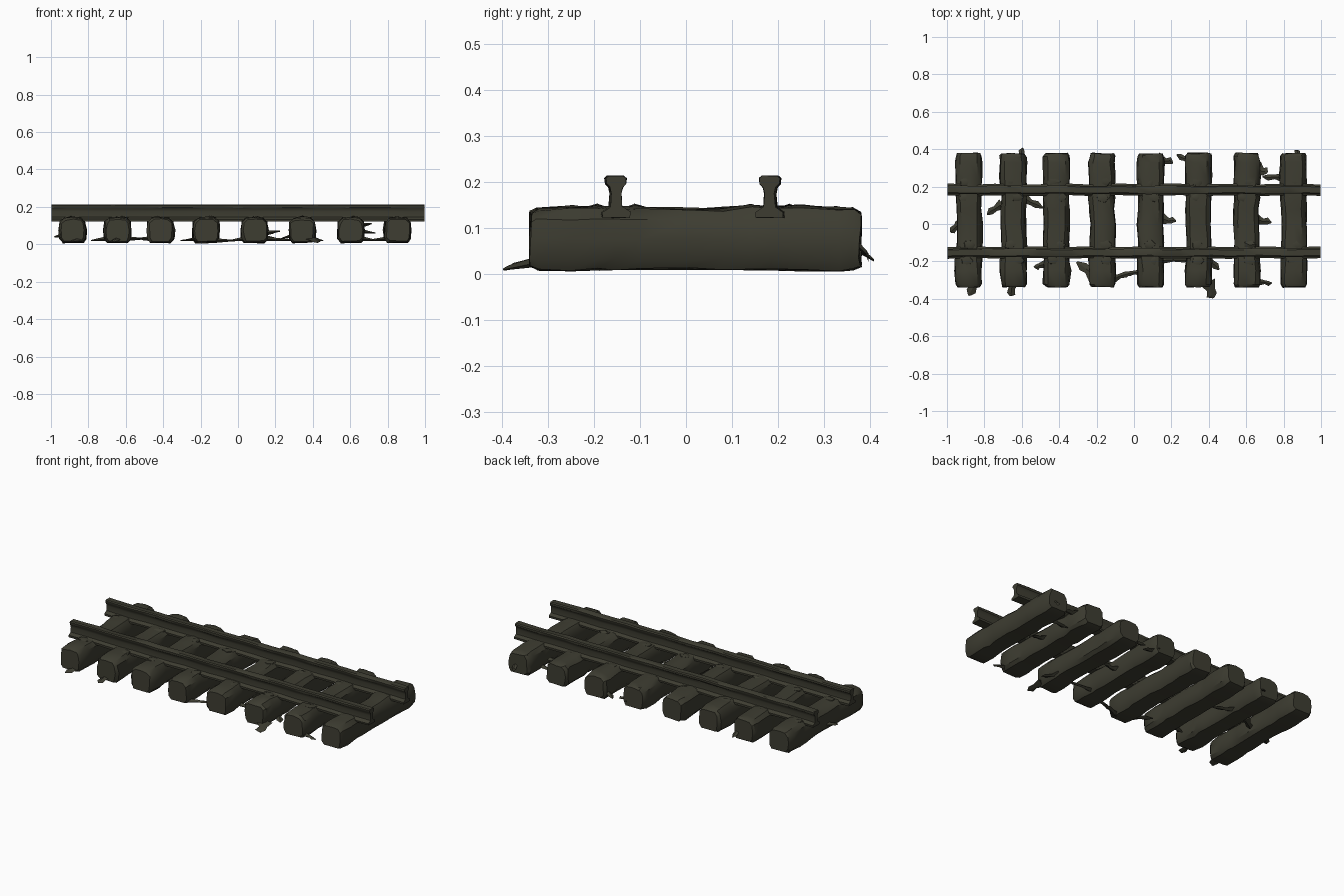
import bpy, bmesh, math, random

random.seed(7)
olive = bpy.data.materials.new("dark olive")
olive.diffuse_color = (0.047, 0.046, 0.031, 1)
RAILS_Y = (-0.153, 0.183)


def finish(name, bm, angle=35):
    bmesh.ops.recalc_face_normals(bm, faces=bm.faces)
    me = bpy.data.meshes.new(name)
    bm.to_mesh(me)
    bm.free()
    ob = bpy.data.objects.new(name, me)
    bpy.context.collection.objects.link(ob)
    me.materials.append(olive)
    bpy.ops.object.select_all(action='DESELECT')
    ob.select_set(True)
    bpy.context.view_layer.objects.active = ob
    bpy.ops.object.shade_smooth_by_angle(angle=math.radians(angle))
    return ob


def loft(name, rings, angle=35):
    """Skin a list of closed rings and cap both ends."""
    bm = bmesh.new()
    loops = [[bm.verts.new(p) for p in ring] for ring in rings]
    n = len(loops[0])
    for a, b in zip(loops, loops[1:]):
        for i in range(n):
            j = (i + 1) % n
            bm.faces.new((a[i], a[j], b[j], b[i]))
    bm.faces.new(loops[0])
    bm.faces.new(loops[-1])
    return finish(name, bm, angle)


def jit(a):
    return random.uniform(-a, a)


# Weathered sleepers: rounded rough beams, slightly humped under the rails
SECTION = [(-0.056, 0.008), (0.056, 0.008), (0.072, 0.028), (0.076, 0.075),
           (0.070, 0.120), (0.048, 0.141), (0.0, 0.145), (-0.048, 0.141),
           (-0.070, 0.120), (-0.076, 0.075), (-0.072, 0.028)]
# y position, width factor, height factor
STATIONS = [(-0.337, 0.86, 0.84), (-0.322, 0.97, 0.96), (-0.25, 1, 1.02),
            (-0.19, 0.97, 1.0), (-0.153, 0.95, 1.0), (-0.10, 0.95, 0.98),
            (0.0, 0.94, 0.95), (0.08, 0.95, 0.97), (0.14, 0.96, 1.03),
            (0.183, 0.96, 1.0), (0.25, 1, 1.03), (0.33, 1, 1.0),
            (0.362, 0.96, 0.95), (0.378, 0.86, 0.84)]
SLEEPERS_X = (-0.882, -0.643, -0.415, -0.170, 0.088, 0.345, 0.603, 0.853)
for k, cx in enumerate(SLEEPERS_X):
    rings = []
    for y, w, h in STATIONS:
        dx = jit(0.004)
        hh = h + jit(0.03)
        ring = []
        for x, z in SECTION:
            zz = 0.076 + (z - 0.076) * hh if z > 0.03 else z + (1 - w) * 0.06
            ring.append((cx + dx + x * w * 0.96 + jit(0.004), y + jit(0.004),
                         max(0.004, zz + jit(0.003))))
        rings.append(ring)
    loft(f"sleeper_{k + 1}", rings)

# Rails: rounded head, thin web, flared foot
HALF = [(0.030, 0.122), (0.031, 0.134), (0.013, 0.146), (0.011, 0.175),
        (0.014, 0.188), (0.021, 0.196), (0.022, 0.208), (0.016, 0.213)]
PROFILE = HALF + [(-y, z) for y, z in reversed(HALF)]
for side, ry in zip(("front", "back"), RAILS_Y):
    rings = []
    for i in range(25):
        x = -0.998 + 1.996 * i / 24
        dy = 0.002 * math.sin(i * 1.7 + ry * 9)
        rings.append([(x, ry + dy + y + jit(0.001), z + jit(0.001))
                      for y, z in PROFILE])
    loft(f"{side}_rail", rings)

# Rough packing lumps beside the rails on each sleeper
for k, cx in enumerate(SLEEPERS_X):
    for ry in RAILS_Y:
        for s in (-1, 1):
            bm = bmesh.new()
            bmesh.ops.create_icosphere(bm, subdivisions=1, radius=1)
            ox = cx + jit(0.025)
            for v in bm.verts:
                v.co = (ox + v.co.x * 0.035 + jit(0.004),
                        ry + s * 0.042 + v.co.y * 0.028 + jit(0.004),
                        0.137 + v.co.z * 0.014 + jit(0.002))
            finish(f"packing_lump_{k + 1}", bm)

# Ragged flakes: root x, y, z, tip x, y, z, root width
FLAKES = [(-0.61, 0.34, .08, -0.60, 0.41, .03, .05), (-0.85, -0.31, .03, -0.88, -0.38, .015, .08),
          (-0.64, -0.31, .03, -0.66, -0.39, .015, .07), (-0.93, 0.0, .05, -0.985, -0.04, .04, .06),
          (-0.70, 0.11, .03, -0.79, 0.05, .02, .06), (-0.59, 0.14, .03, -0.49, 0.09, .03, .06),
          (0.13, 0.35, .04, 0.21, 0.33, .03, .06), (0.31, 0.34, .05, 0.23, 0.37, .03, .05),
          (0.15, 0.03, .06, 0.22, 0.01, .07, .06), (0.39, -0.31, .03, 0.43, -0.40, .01, .09),
          (0.66, 0.30, .10, 0.71, 0.27, .11, .08), (0.80, 0.25, .03, 0.69, 0.25, .02, .05),
          (0.66, 0.02, .07, 0.73, 0.01, .06, .06), (0.66, -0.31, .03, 0.74, -0.32, .02, .04),
          (-0.47, -0.21, .03, -0.54, -0.23, .03, .05), (0.87, 0.35, .09, 0.88, 0.40, .03, .05)]
# Strands of debris bridging between sleepers
FLAKES += [(-0.21, -0.29, .03, -0.30, -0.20, .02, .08), (-0.13, -0.30, .02, -0.01, -0.26, .02, .05),
           (0.05, -0.26, .03, -0.05, -0.27, .02, .04), (0.13, -0.20, .03, 0.31, -0.19, .02, .04),
           (0.39, -0.18, .03, 0.45, -0.24, .02, .06)]
for k, (x0, y0, z0, x1, y1, z1, w) in enumerate(FLAKES):
    length = math.hypot(x1 - x0, y1 - y0)
    nx, ny = -(y1 - y0) / length, (x1 - x0) / length
    rings = []
    for t, f in ((0, 1), (0.45, 0.5), (0.75, 0.65), (1, 0.12)):
        x, y = x0 + (x1 - x0) * t + jit(0.006), y0 + (y1 - y0) * t + jit(0.006)
        z = z0 + (z1 - z0) * t
        h, b = w * f / 2, 0.003 + 0.010 * (1 - t)
        rings.append([(x + nx * h, y + ny * h, z), (x, y, z + b),
                      (x - nx * h, y - ny * h, z), (x, y, max(0, z - b))])
    loft(f"debris_flake_{k + 1}", rings, 20)
